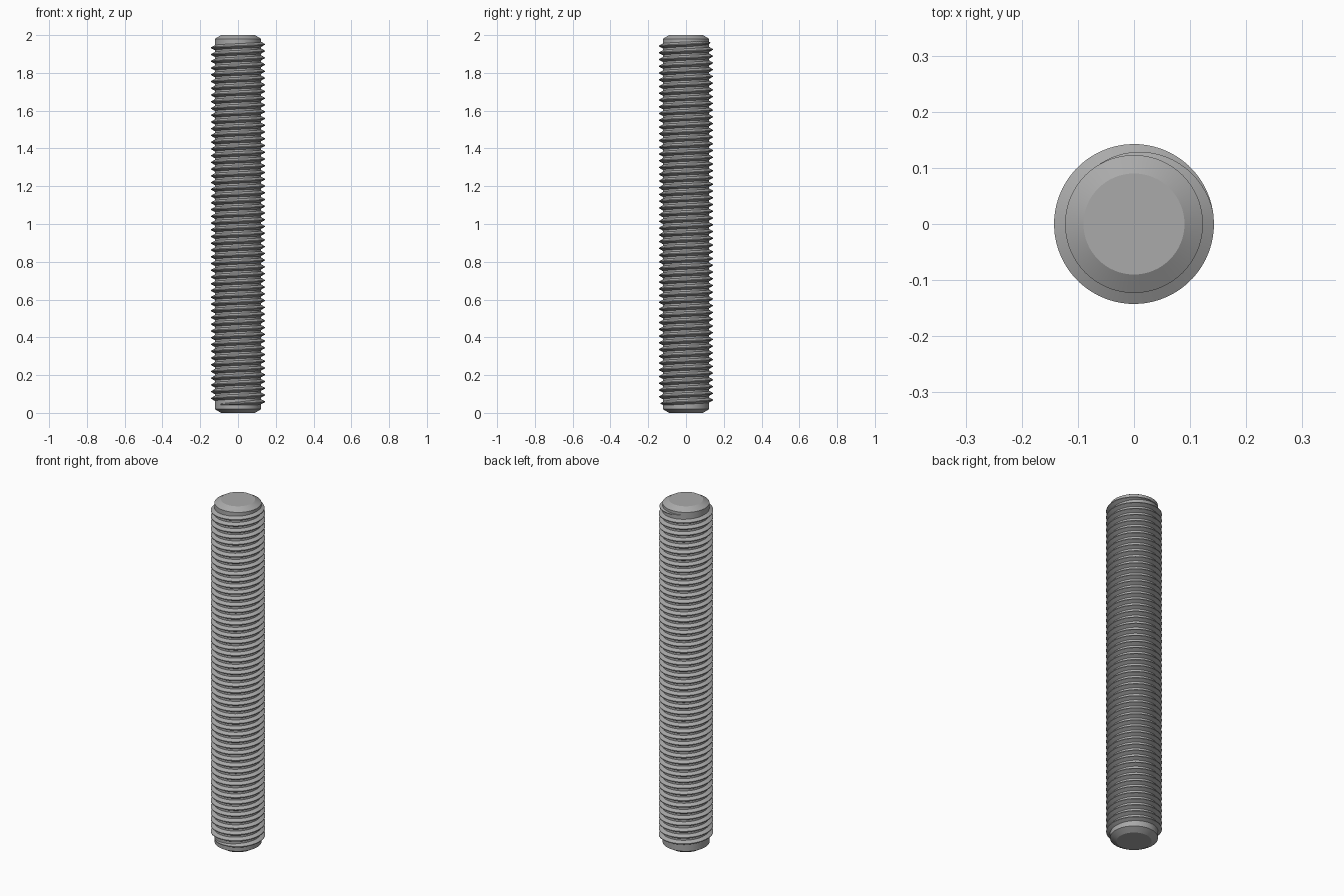
import bpy, bmesh, math

cube = bpy.data.objects.get("Cube")
if cube:
    bpy.data.objects.remove(cube)

LENGTH = 2.0
CORE_R, CREST_R, END_R = 0.123, 0.1425, 0.09
CHAMFER = 0.02
PITCH = 0.0357
SEGMENTS = 64

steel = bpy.data.materials.new("grey steel")
steel.use_nodes = True
colour = (0.4, 0.4, 0.4, 1)
steel.diffuse_color = colour
steel.node_tree.nodes["Principled BSDF"].inputs["Base Color"].default_value = colour


def finish(name, bm):
    bmesh.ops.recalc_face_normals(bm, faces=bm.faces)
    mesh = bpy.data.meshes.new(name)
    bm.to_mesh(mesh)
    bm.free()
    mesh.materials.append(steel)
    obj = bpy.data.objects.new(name, mesh)
    bpy.context.collection.objects.link(obj)
    bpy.ops.object.select_all(action="DESELECT")
    obj.select_set(True)
    bpy.context.view_layer.objects.active = obj
    bpy.ops.object.shade_smooth_by_angle(angle=math.radians(25))


def skin(bm, rings, closed):
    """Bridge rings of vertices and cap both ends."""
    rows = [[bm.verts.new(p) for p in ring] for ring in rings]
    n = len(rows[0])
    for a, b in zip(rows, rows[1:]):
        for i in range(n):
            j = (i + 1) % n
            bm.faces.new((a[i], a[j], b[j], b[i]))
    if closed:
        bm.faces.new(rows[0])
        bm.faces.new(rows[-1])


def polar(r, angle, z):
    return (r * math.cos(angle), r * math.sin(angle), z)


# Rod core with chamfered ends
bm = bmesh.new()
profile = [(END_R, 0), (CORE_R, CHAMFER), (CORE_R, LENGTH - CHAMFER), (END_R, LENGTH)]
skin(bm, [[polar(r, math.tau * i / SEGMENTS, z) for i in range(SEGMENTS)]
          for r, z in profile], True)
finish("rod_core", bm)

# Right-handed helical thread, fading into the core at both ends
bm = bmesh.new()
END_ANGLE = math.radians(120)
FADE = math.radians(110)
TOP_Z = 1.963
turns = 53.75
steps = int(turns * SEGMENTS)
rings = []
for s in range(steps + 1):
    back = math.tau * s / SEGMENTS
    angle = END_ANGLE - back
    z = TOP_Z - PITCH * back / math.tau
    fade = min(1, back / FADE, (math.tau * turns - back) / FADE)
    fade = max(fade, 0.02)
    crest = CORE_R + (CREST_R - CORE_R) * fade
    root, half, tip = CORE_R - 0.001, 0.375 * PITCH, PITCH / 16
    half = tip + (half - tip) * fade
    rings.append([polar(root, angle, z - half), polar(crest, angle, z - tip),
                  polar(crest, angle, z + tip), polar(root, angle, z + half)])
skin(bm, rings, True)
finish("helical_thread", bm)
